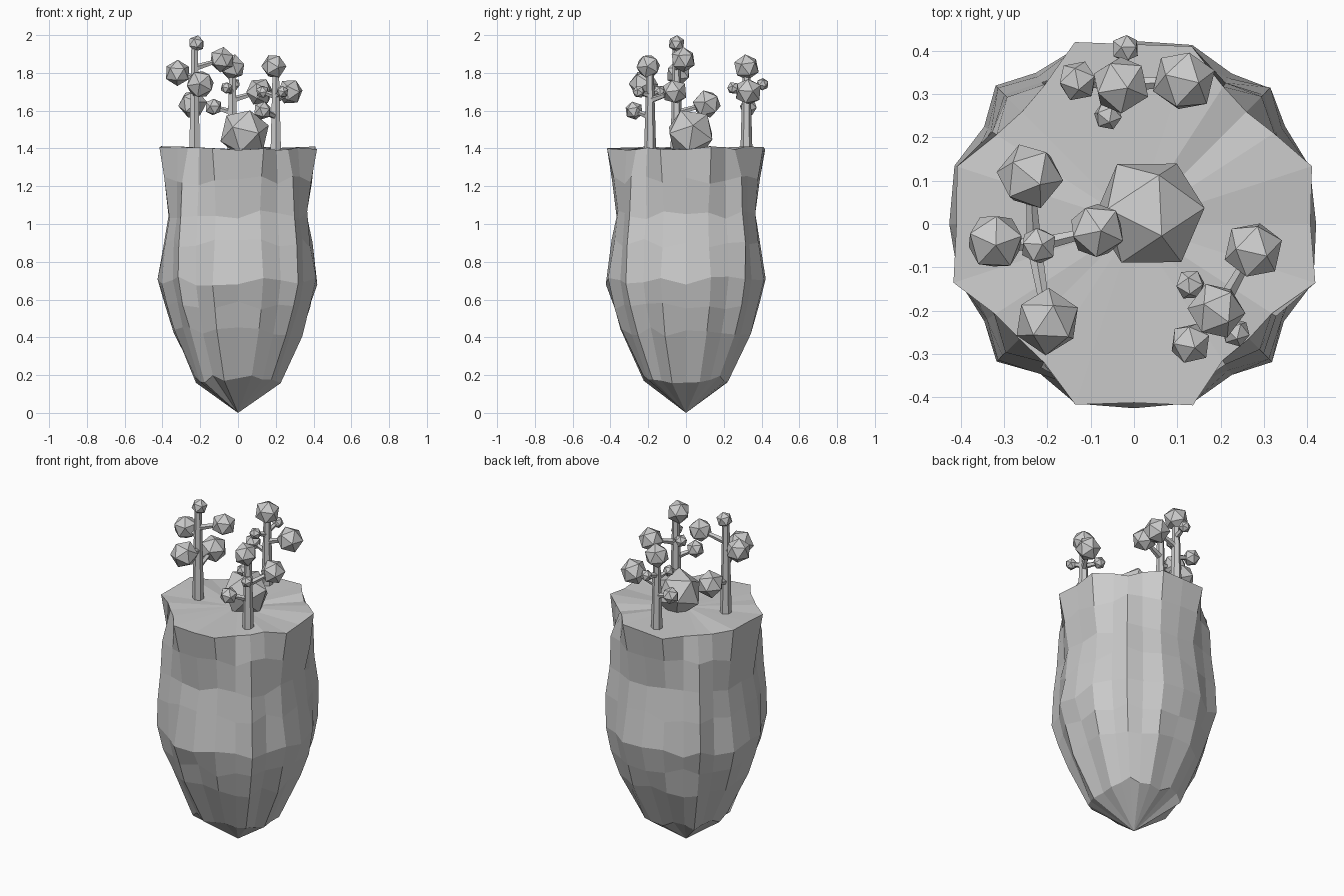
import bpy, bmesh, math, random
from mathutils import Vector, Euler

cube = bpy.data.objects.get("Cube")
if cube:
    bpy.data.objects.remove(cube, do_unlink=True)
random.seed(4)

grey = bpy.data.materials.new("plain grey")
grey.use_nodes = True
colour = (0.6, 0.6, 0.6, 1)
grey.diffuse_color = colour
grey.node_tree.nodes["Principled BSDF"].inputs["Base Color"].default_value = colour


def finish(bm, name):
    bmesh.ops.recalc_face_normals(bm, faces=bm.faces)
    mesh = bpy.data.meshes.new(name)
    bm.to_mesh(mesh)
    bm.free()
    mesh.materials.append(grey)
    obj = bpy.data.objects.new(name, mesh)
    bpy.context.collection.objects.link(obj)
    return obj


# Floating island: rings whose outline repeats in each quadrant
ANGLES = [0, 18, 33, 45, 57, 72]
# height, then radius on the axis, beside it, in the groove and on the diagonal
RINGS = [
    (0.18, 0.22, 0.235, 0.24, 0.25),
    (0.43, 0.335, 0.36, 0.345, 0.36),
    (0.57, 0.38, 0.40, 0.385, 0.41),
    (0.70, 0.42, 0.43, 0.41, 0.445),
    (0.90, 0.395, 0.40, 0.405, 0.44),
    (1.05, 0.365, 0.38, 0.39, 0.425),
    (1.23, 0.39, 0.405, 0.385, 0.415),
    (1.40, 0.412, 0.435, 0.38, 0.37),
]
COLUMN = [0, 1, 2, 3, 2, 1]


def island():
    bm = bmesh.new()
    rings = []
    for z, *radii in RINGS:
        ring = []
        for k in range(24):
            a = math.radians(90 * (k // 6) + ANGLES[k % 6])
            r = radii[COLUMN[k % 6]] * random.uniform(0.985, 1.015)
            wobble = random.uniform(-0.012, 0.012) if z > 1.3 else random.uniform(-0.025, 0.025)
            ring.append(bm.verts.new((r * math.cos(a), r * math.sin(a), z + wobble)))
        rings.append(ring)
    for low, high in zip(rings, rings[1:]):
        for k in range(24):
            n = (k + 1) % 24
            bm.faces.new((low[k], low[n], high[n], high[k]))
    tip = bm.verts.new((0, 0, 0))
    centre = bm.verts.new((0, 0, 1.395))
    for k in range(24):
        n = (k + 1) % 24
        bm.faces.new((tip, rings[0][n], rings[0][k]))
        bm.faces.new((centre, rings[-1][k], rings[-1][n]))
    finish(bm, "island_body")


def ball(name, centre, radius, turn=None):
    bm = bmesh.new()
    bmesh.ops.create_icosphere(bm, subdivisions=1, radius=radius)
    turn = turn or Euler([random.uniform(0, 6) for _ in range(3)])
    bmesh.ops.rotate(bm, verts=bm.verts, matrix=turn.to_matrix())
    bmesh.ops.translate(bm, verts=bm.verts, vec=centre)
    return finish(bm, name)


def rod(name, start, end, r1, r2, sides):
    start, end = Vector(start), Vector(end)
    axis = end - start
    bm = bmesh.new()
    bmesh.ops.create_cone(bm, cap_ends=True, segments=sides, radius1=r1, radius2=r2, depth=axis.length)
    bmesh.ops.rotate(bm, verts=bm.verts, matrix=axis.to_track_quat("Z", "Y").to_matrix())
    bmesh.ops.translate(bm, verts=bm.verts, vec=(start + end) / 2)
    return finish(bm, name)


def tree(name, x, y, top, leaves):
    """Trunk with a thin branch to every leaf ball (x, y, z, radius)."""
    rod(name + "_trunk", (x, y, 1.38), (x, y, top), 0.032, 0.02, 6)
    for i, (lx, ly, lz, r) in enumerate(leaves):
        reach = math.hypot(lx - x, ly - y)
        if reach > 0.03:
            root = min(top - 0.01, lz - 0.3 * reach)
            rod(f"{name}_branch_{i}", (x, y, root), (lx, ly, lz), 0.018, 0.01, 5)
        ball(f"{name}_leaves_{i}", (lx, ly, lz), r)


island()

# Boulder in the middle of the plateau
ball("boulder", (0.035, 0.025, 1.48), 0.135, Euler((0.45, 0.1, 0.3)))

# Three trees
tree("right_tree", -0.23, -0.05, 1.93, [
    (-0.22, -0.05, 1.955, 0.045), (-0.24, 0.11, 1.635, 0.078),
    (-0.32, -0.04, 1.80, 0.07), (-0.20, -0.225, 1.74, 0.078),
    (-0.085, -0.015, 1.87, 0.068)])
tree("back_tree", -0.03, 0.32, 1.80, [
    (-0.03, 0.32, 1.83, 0.07), (0.115, 0.33, 1.70, 0.075),
    (-0.13, 0.33, 1.62, 0.048), (-0.02, 0.405, 1.74, 0.034),
    (-0.06, 0.25, 1.72, 0.034)])
tree("left_tree", 0.20, -0.19, 1.80, [
    (0.19, -0.20, 1.835, 0.067), (0.275, -0.06, 1.70, 0.07),
    (0.13, -0.275, 1.60, 0.05), (0.13, -0.14, 1.70, 0.036),
    (0.235, -0.25, 1.70, 0.034)])
